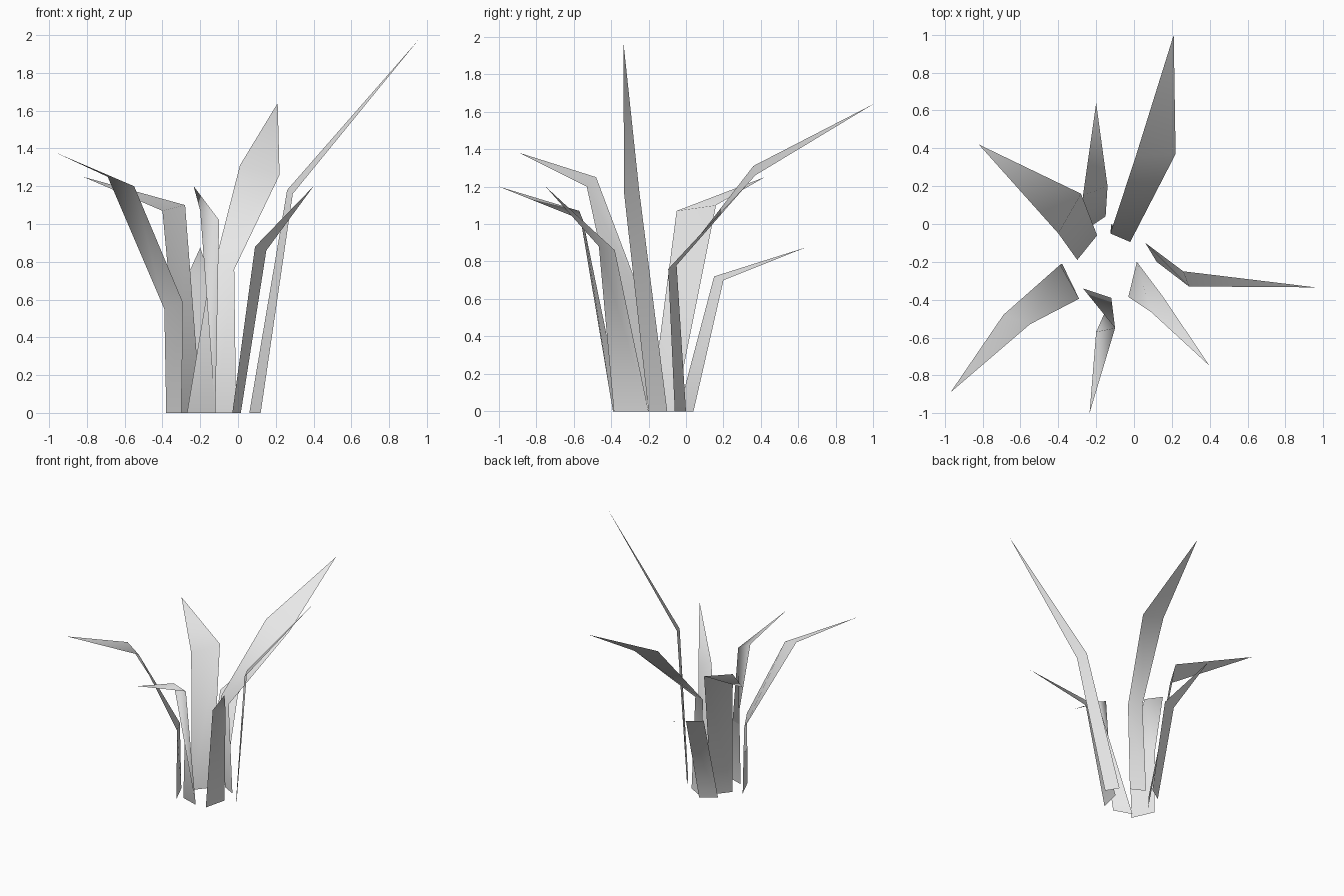
import bpy
import bmesh
from mathutils import Vector

# Remove the default object
default = bpy.data.objects.get("Cube")
if default:
    bpy.data.objects.remove(default, do_unlink=True)

# Single plain material shared by every blade
grey = bpy.data.materials.new("pale_grey")
grey.use_nodes = True
colour = (.8, .8, .8, 1)
grey.diffuse_color = colour
grey.node_tree.nodes["Principled BSDF"].inputs["Base Color"].default_value = colour


def blade(name, left_edge, right_edge, tip):
    """Thin leaf: two edge paths rising from the ground and meeting at a tip."""
    bm = bmesh.new()

    def add_edge(path):
        # Ground points are given as x, y only
        return [bm.verts.new(Vector(point).to_3d()) for point in path]

    left, right = add_edge(left_edge), add_edge(right_edge)
    end = bm.verts.new(tip)

    # Strip of folded panels, closed by a pointed triangle
    for low in range(len(left) - 1):
        high = low + 1
        bm.faces.new((left[low], right[low], right[high], left[high]))
    bm.faces.new((left[-1], right[-1], end))

    # Upper side of the leaf faces up
    bm.normal_update()
    if sum(face.normal.z * face.calc_area() for face in bm.faces) < 0:
        bmesh.ops.reverse_faces(bm, faces=bm.faces[:])
    for face in bm.faces:
        face.smooth = True

    mesh = bpy.data.meshes.new(name)
    bm.to_mesh(mesh)
    bm.free()
    mesh.materials.append(grey)
    leaf = bpy.data.objects.new(name, mesh)
    bpy.context.collection.objects.link(leaf)
    return leaf


# Tall narrow blade leaning to the left side
blade("tall_left_blade",
      left_edge=[(.06, -.1), (.26, -.25, 1.18)],
      right_edge=[(.12, -.2), (.29, -.33, 1.16)],
      tip=(.96, -.335, 1.98))

# Short blade leaning forward and left
blade("front_left_blade",
      left_edge=[(.015, -.2), (.15, -.38, .86)],
      right_edge=[(-.03, -.385), (.09, -.465, .88)],
      tip=(.4, -.75, 1.2))

# Front blade, twisted about its length
blade("front_twisted_blade",
      left_edge=[(-.27, -.34), (-.1, -.55, 1.02)],
      right_edge=[(-.12, -.39), (-.2, -.57, 1.07)],
      tip=(-.235, -1, 1.2))

# Broad blade with two folds, arching backward
blade("broad_back_blade",
      left_edge=[(-.12, 0), (-.125, -.05, .78), (.01, .36, 1.31)],
      right_edge=[(-.01, -.06), (-.02, -.095, .76), (.22, .37, 1.26)],
      tip=(.21, 1, 1.64))

# Lowest blade, bending backward
blade("low_back_blade",
      left_edge=[(-.27, -.04), (-.27, .15, .72)],
      right_edge=[(-.15, .04), (-.14, .2, .7)],
      tip=(-.2, .64, .875))

# Wide blade drooping back and right
blade("back_right_blade",
      left_edge=[(-.3, -.19), (-.4, -.05, 1.07)],
      right_edge=[(-.195, -.06), (-.28, .16, 1.1)],
      tip=(-.82, .42, 1.25))

# Long blade with two folds, arching forward and right
blade("front_right_blade",
      left_edge=[(-.38, -.21), (-.39, -.215, .55), (-.69, -.48, 1.25)],
      right_edge=[(-.3, -.39), (-.29, -.395, .58), (-.55, -.53, 1.2)],
      tip=(-.97, -.89, 1.38))
